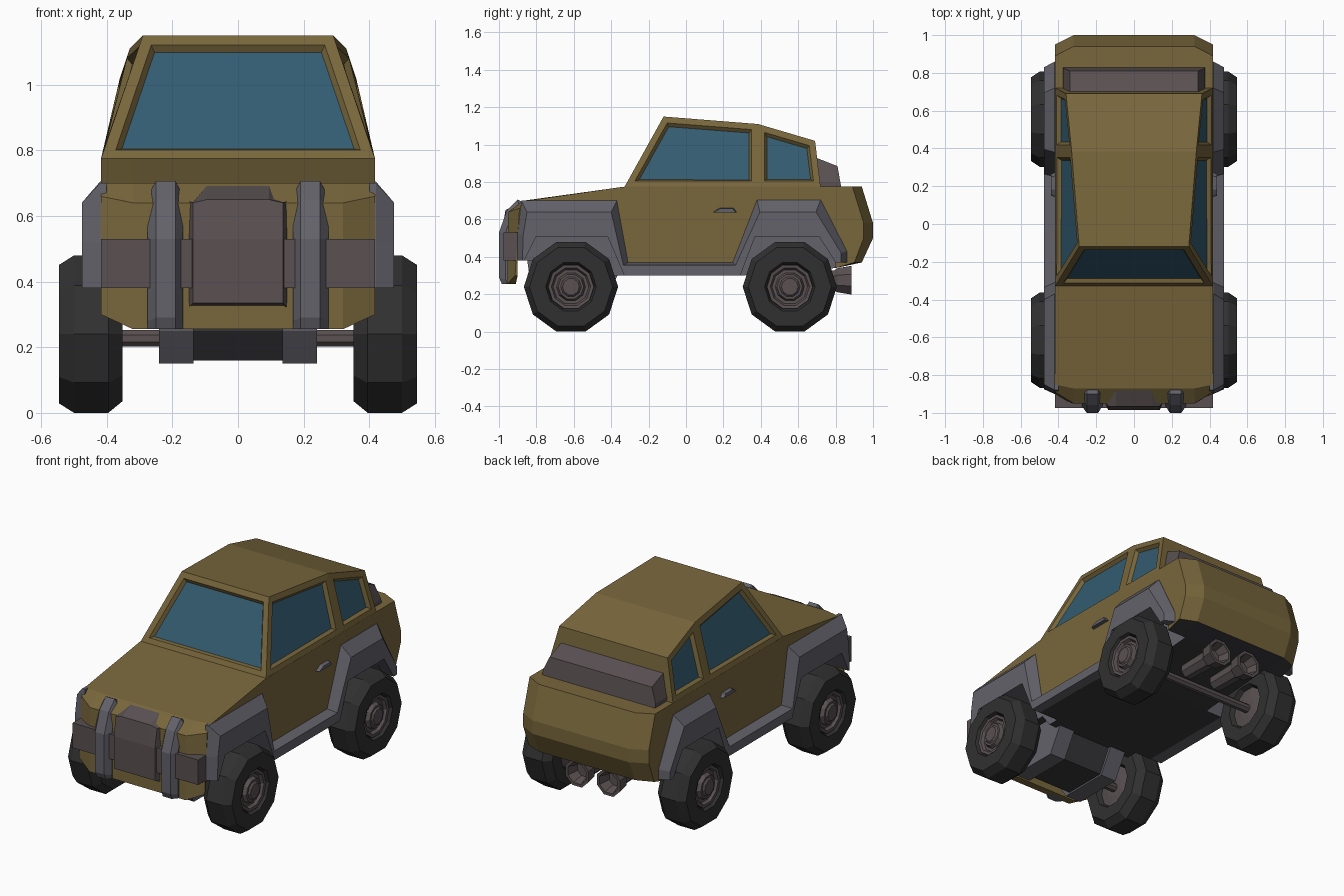
import bpy, bmesh, math

if "Cube" in bpy.data.objects:
    bpy.data.objects.remove(bpy.data.objects["Cube"])


def material(name, rgb):
    m = bpy.data.materials.new(name)
    m.diffuse_color = (*rgb, 1)
    m.use_nodes = True
    m.node_tree.nodes["Principled BSDF"].inputs["Base Color"].default_value = m.diffuse_color
    return m


GOLD = material("ochre_paint", (0.19, 0.135, 0.045))
SLATE = material("slate_cladding", (0.125, 0.122, 0.145))
BROWN = material("warm_grey_trim", (0.10, 0.08, 0.083))
RUBBER = material("rubber", (0.03, 0.03, 0.03))
UNDER = material("dark_underside", (0.04, 0.04, 0.045))
GLASS = material("blue_glass", (0.034, 0.107, 0.165))


def finish(name, bm, mats, mirror=False):
    bmesh.ops.recalc_face_normals(bm, faces=bm.faces)
    me = bpy.data.meshes.new(name)
    bm.to_mesh(me)
    bm.free()
    for m in mats:
        me.materials.append(m)
    ob = bpy.data.objects.new(name, me)
    bpy.context.collection.objects.link(ob)
    if mirror:
        mod = ob.modifiers.new("mirror", 'MIRROR')
        mod.use_mirror_merge = False
    return ob


def loft_mesh(layers, axis='x'):
    """Join equal-length profiles placed along an axis; cap both ends."""
    bm = bmesh.new()
    rings = [[bm.verts.new((a, u, v) if axis == 'x' else (u, a, v)) for u, v in pts]
             for a, pts in layers]
    n = len(rings[0])
    for r, s in zip(rings, rings[1:]):
        for i in range(n):
            j = (i + 1) % n
            bm.faces.new((r[i], r[j], s[j], s[i]))
    bm.faces.new(rings[0])
    bm.faces.new(rings[-1])
    return bm


def loft(name, layers, mat, axis='x', mirror=False):
    return finish(name, loft_mesh(layers, axis), [mat], mirror)


def symmetric(half):
    """Half layers listed from the outside in, mirrored across x = 0."""
    return [(-x, p) for x, p in half] + [(x, p) for x, p in reversed(half)]


def ring(u, v, r, n=10):
    return [(u + r * math.cos(2 * math.pi * (i + .5) / n - math.pi / 2),
             v + r * math.sin(2 * math.pi * (i + .5) / n - math.pi / 2)) for i in range(n)]


# Lower body: side profile with clipped front and rear corners
core = [(-.955, .255), (-.95, .64), (-.87, .70), (-.33, .775), (.94, .775), (1, .58), (1, .50),
        (.94, .37), (.80, .34), (.30, .30), (-.40, .30), (-.46, .38), (-.91, .38), (-.91, .255)]
side = [(-.914, .30), (-.89, .66), (-.85, .70), (-.33, .775), (.89, .775), (.95, .58), (.95, .50),
        (.90, .37), (.80, .34), (.30, .30), (-.40, .30), (-.46, .38), (-.90, .38), (-.90, .30)]
bm = loft_mesh(symmetric([(.418, side), (.32, core)]))
bmesh.ops.recalc_face_normals(bm, faces=bm.faces)
for f in bm.faces:
    if f.normal.z < -.7 and f.calc_center_median().y > -.88:
        f.material_index = 1
body = finish("body", bm, [GOLD, UNDER, SLATE])

# Wheel wells cut out of the body
arches = {"front": [(-.865, .1), (-.865, .38), (-.80, .51), (-.42, .51), (-.33, .30), (-.33, .1)],
          "rear": [(.29, .1), (.29, .30), (.37, .51), (.71, .51), (.80, .38), (.80, .1)]}
for key, arch in arches.items():
    for s in (-1, 1):
        cutter = loft("wheel_well_cutter_" + key, [(.29 * s, arch), (.6 * s, arch)], SLATE)
        cutter.hide_render = True
        cutter.display_type = 'WIRE'
        mod = body.modifiers.new("well", 'BOOLEAN')
        mod.object, mod.operation, mod.solver = cutter, 'DIFFERENCE', 'EXACT'
        mod.material_mode = 'TRANSFER'

# Cabin with recessed windows
bm = bmesh.new()
stations = [(-.33, .772, .418, -.12, 1.15, .29), (.385, .772, .418, .385, 1.11, .33),
            (.72, .772, .418, .69, 1.02, .36)]
low = [[bm.verts.new((s * x, y, z)) for s in (-1, 1)] for y, z, x, _, _, _ in stations]
top = [[bm.verts.new((s * x, y, z)) for s in (-1, 1)] for _, _, _, y, z, x in stations]
windows = [bm.faces.new((low[0][0], low[0][1], top[0][1], top[0][0]))]
for i in (0, 1):
    bm.faces.new((top[i][0], top[i][1], top[i + 1][1], top[i + 1][0]))
    bm.faces.new((low[i][0], low[i][1], low[i + 1][1], low[i + 1][0]))
    for k in (0, 1):
        windows.append(bm.faces.new((low[i][k], low[i + 1][k], top[i + 1][k], top[i][k])))
bm.faces.new((low[2][0], low[2][1], top[2][1], top[2][0]))
bmesh.ops.recalc_face_normals(bm, faces=bm.faces)
bmesh.ops.inset_individual(bm, faces=windows, thickness=.034, use_even_offset=True)
bmesh.ops.inset_individual(bm, faces=windows, thickness=.014, depth=-.02, use_even_offset=True)
for f in windows:
    f.material_index = 1
finish("cabin", bm, [GOLD, GLASS])

# Rear vent housing behind the cabin
loft("rear_housing", symmetric([(.375, [(.68, .77), (.68, .80), (.825, .80), (.83, .77)]),
                                (.34, [(.68, .77), (.695, .93), (.81, .885), (.83, .77)])]), BROWN)

# Fender and sill cladding, one bevelled panel per side
arch_edge = [(.80, .37), (.71, .51), (.37, .51), (.29, .30), (-.33, .30), (-.42, .51),
             (-.80, .51), (-.865, .38)]
base = [(-.90, .38), (-.90, .52), (-.88, .70), (-.37, .70), (-.31, .37), (.25, .37),
        (.38, .705), (.72, .705), (.86, .43), (.86, .37)] + arch_edge
outer = [(-.875, .38), (-.87, .52), (-.85, .64), (-.40, .64), (-.335, .355), (.265, .355),
         (.395, .64), (.695, .64), (.83, .42), (.83, .37)] + arch_edge
loft("fender_cladding", [(.40, base), (.42, base), (.476, outer)], SLATE, mirror=True)

# Door handles
loft("door_handle", [(.41, [(.14, .635), (.15, .645), (.18, .663), (.255, .663), (.275, .635)]),
                     (.44, [(.15, .638), (.16, .645), (.185, .658), (.25, .658), (.265, .638)])],
     SLATE, mirror=True)

# Front bumper bar, grille and upright guards
bar = [(-.90, .38), (-.975, .38), (-.975, .53), (-.89, .53)]
loft("bumper_bar", [(-.418, bar), (.418, bar)], BROWN)
loft("grille", symmetric([
    (.15, [(-.92, .32), (-.95, .32), (-.95, .53), (-.94, .645), (-.88, .648)]),
    (.137, [(-.92, .32), (-.985, .335), (-.985, .53), (-.965, .64), (-.88, .652)]),
    (.095, [(-.92, .32), (-.985, .335), (-.985, .53), (-.965, .65), (-.88, .692)])]), BROWN)
face = [(-.87, .69), (-.90, .706), (-.957, .65), (-1, .53), (-1, .29), (-.985, .255), (-.93, .255)]
edge = [(-.87, .64), (-.89, .66), (-.93, .63), (-.965, .53), (-.965, .28), (-.955, .255), (-.93, .255)]
loft("guard_upright", [(.168, edge), (.19, face), (.25, face), (.275, edge)], SLATE, mirror=True)

# Skid plate under the engine
skid = [(-.83, .25), (-.85, .39), (-.42, .39), (-.36, .31), (-.45, .15), (-.76, .15)]
loft("skid_rail", [(.135, skid), (.24, skid)], SLATE, mirror=True)
pan = [(-.80, .25), (-.82, .39), (-.42, .39), (-.38, .31), (-.46, .16), (-.73, .16)]
loft("skid_pan", [(-.14, pan), (.14, pan)], UNDER)

# Wheels and axles
for key, y in (("front", -.615), ("rear", .555)):
    def stack(steps):
        return [(x, ring(y, .24, r)) for x, r in steps]
    loft(key + "_tyre", stack([(.385, .12), (.352, .135), (.352, .215), (.395, .252), (.50, .252),
                               (.545, .222), (.545, .135), (.51, .12)]), RUBBER, mirror=True)
    loft(key + "_rim", stack([(.37, .06), (.38, .125), (.505, .125), (.532, .122), (.53, .105), (.513, .095),
                              (.513, .078), (.535, .068), (.535, .055), (.545, .045)]),
         BROWN, mirror=True)
    loft(key + "_axle", [(-.40, ring(y, .227, .027, 8)), (.40, ring(y, .227, .027, 8))], BROWN)

# Twin exhaust pipes
loft("exhaust_pipe", [(y, ring(.105, .275, r, 8)) for y, r in
                      ((.60, .05), (.79, .055), (.81, .07), (.885, .083), (.885, .065), (.82, .045))],
     BROWN, axis='y', mirror=True)
